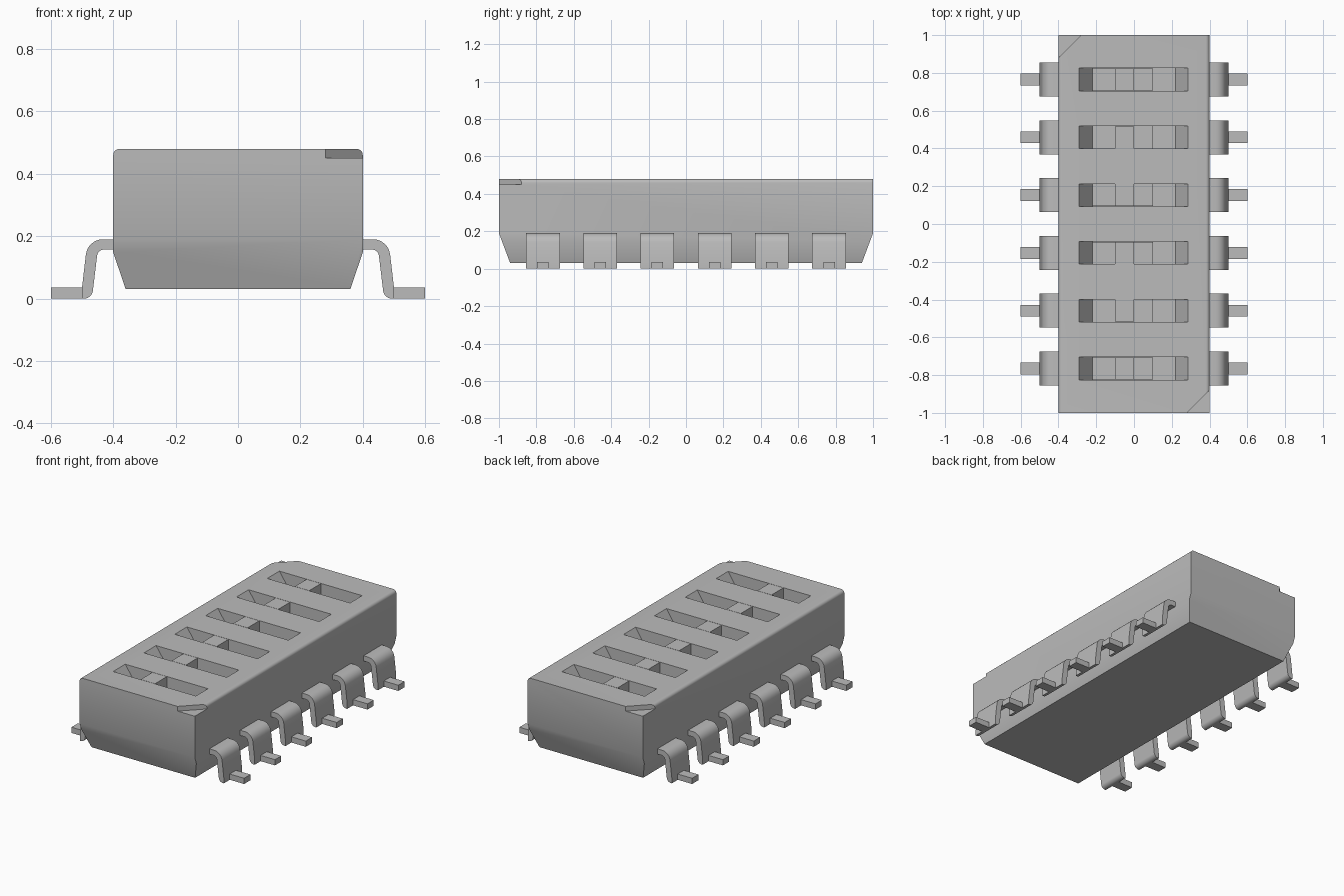
import bpy, bmesh, math
from mathutils import Vector

old = bpy.data.objects.get("Cube")
if old:
    bpy.data.objects.remove(old)

grey = bpy.data.materials.new("light_grey")
grey.use_nodes = True
COL = (0.5, 0.5, 0.5, 1)
grey.diffuse_color = COL
grey.node_tree.nodes["Principled BSDF"].inputs["Base Color"].default_value = COL


def make(name, bm):
    bmesh.ops.recalc_face_normals(bm, faces=bm.faces)
    me = bpy.data.meshes.new(name)
    bm.to_mesh(me)
    bm.free()
    me.materials.append(grey)
    ob = bpy.data.objects.new(name, me)
    bpy.context.collection.objects.link(ob)
    return ob


def extrude(bm, pts, vec):
    """Close a planar outline and sweep it along vec into a solid."""
    face = bm.faces.new([bm.verts.new(p) for p in pts])
    res = bmesh.ops.extrude_face_region(bm, geom=[face])
    bmesh.ops.translate(bm, vec=vec, verts=[v for v in res["geom"] if isinstance(v, bmesh.types.BMVert)])


def prism_y(bm, profile, y, width):
    """Sweep an (x, z) profile along y, centred on y."""
    extrude(bm, [(x, y - width / 2, z) for x, z in profile], (0, width, 0))


def box(bm, x0, x1, y0, y1, z0, z1):
    prism_y(bm, [(x0, z0), (x1, z0), (x1, z1), (x0, z1)], (y0 + y1) / 2, y1 - y0)


def arc(cx, cz, rx, rz, a0, a1, n=6):
    return [(cx + rx * math.cos(math.radians(a0 + (a1 - a0) * i / n)),
             cz + rz * math.sin(math.radians(a0 + (a1 - a0) * i / n))) for i in range(n + 1)]


def smooth(ob):
    bpy.ops.object.select_all(action='DESELECT')
    ob.select_set(True)
    bpy.context.view_layer.objects.active = ob
    bpy.ops.object.shade_smooth_by_angle(angle=math.radians(30))


PITCH = 0.306
ROWS = [(i - 2.5) * PITCH for i in range(6)]

# Housing: rounded long top edges, all four lower sides tapered
bm = bmesh.new()
profile = ([(-0.36, 0.03), (0.36, 0.03), (0.4, 0.148)]
           + arc(0.38, 0.46, 0.02, 0.02, 0, 90, 5)
           + arc(-0.38, 0.46, 0.02, 0.02, 90, 180, 5) + [(-0.4, 0.148)])
prism_y(bm, profile, 0, 2.0)
for s in (-1, 1):
    cut = bmesh.ops.bisect_plane(bm, geom=bm.verts[:] + bm.edges[:] + bm.faces[:],
                                 plane_co=(0, s, 0.19), plane_no=Vector((0, s * 0.16, -0.06)),
                                 clear_outer=True)
    rim = [e for e in bm.edges if e.is_boundary]
    bmesh.ops.holes_fill(bm, edges=rim, sides=0)
body = make("housing", bm)

# Cutters: switch slots with sloped ends, and two opposite corner notches
FLOOR = 0.38
bm = bmesh.new()
for y in ROWS:
    prism_y(bm, [(-0.29, 0.48), (-0.22, FLOOR), (0.22, FLOOR), (0.285, 0.48),
                 (0.285, 0.6), (-0.29, 0.6)], y, 0.12)
for s in (-1, 1):
    extrude(bm, [(s * 0.28, -s * 1.0, 0.45), (s * 0.42, -s * 0.86, 0.45),
                 (s * 0.42, -s * 1.02, 0.45), (s * 0.28, -s * 1.02, 0.45)], (0, 0, 0.2))
cutter = make("slot_cutter", bm)
cutter.hide_render = True
mod = body.modifiers.new("slots", 'BOOLEAN')
mod.operation = 'DIFFERENCE'
mod.solver = 'EXACT'
mod.object = cutter
bpy.context.view_layer.objects.active = body
bpy.ops.object.modifier_apply(modifier=mod.name)
bpy.data.objects.remove(cutter)
smooth(body)

# Sliders: thin base plate in the slot with a knob flush with the top
for i, y in enumerate(ROWS):
    bm = bmesh.new()
    box(bm, -0.219, 0.1, y - 0.059, y + 0.059, FLOOR - 0.01, FLOOR + 0.008)
    box(bm, -0.1, 0.0, y - 0.058, y + 0.058, FLOOR, 0.48)
    make(f"slider_{i + 1}", bm)

# Pins: wide bent leg with a narrow flat foot
leg = ([(0.38, 0.19)] + arc(0.433, 0.135, 0.055, 0.055, 90, 8)
       + [(0.5, 0.035), (0.5, 0.0)] + arc(0.493, 0.028, 0.028, 0.028, 270, 188)
       + arc(0.430, 0.133, 0.022, 0.024, 8, 90) + [(0.38, 0.157)])
for side, s in (("left", 1), ("right", -1)):
    for i, y in enumerate(ROWS):
        bm = bmesh.new()
        prism_y(bm, [(s * x, z) for x, z in leg], y, 0.18)
        box(bm, *sorted((s * 0.495, s * 0.6)), y - 0.031, y + 0.031, 0.0, 0.036)
        smooth(make(f"pin_{side}_{i + 1}", bm))
